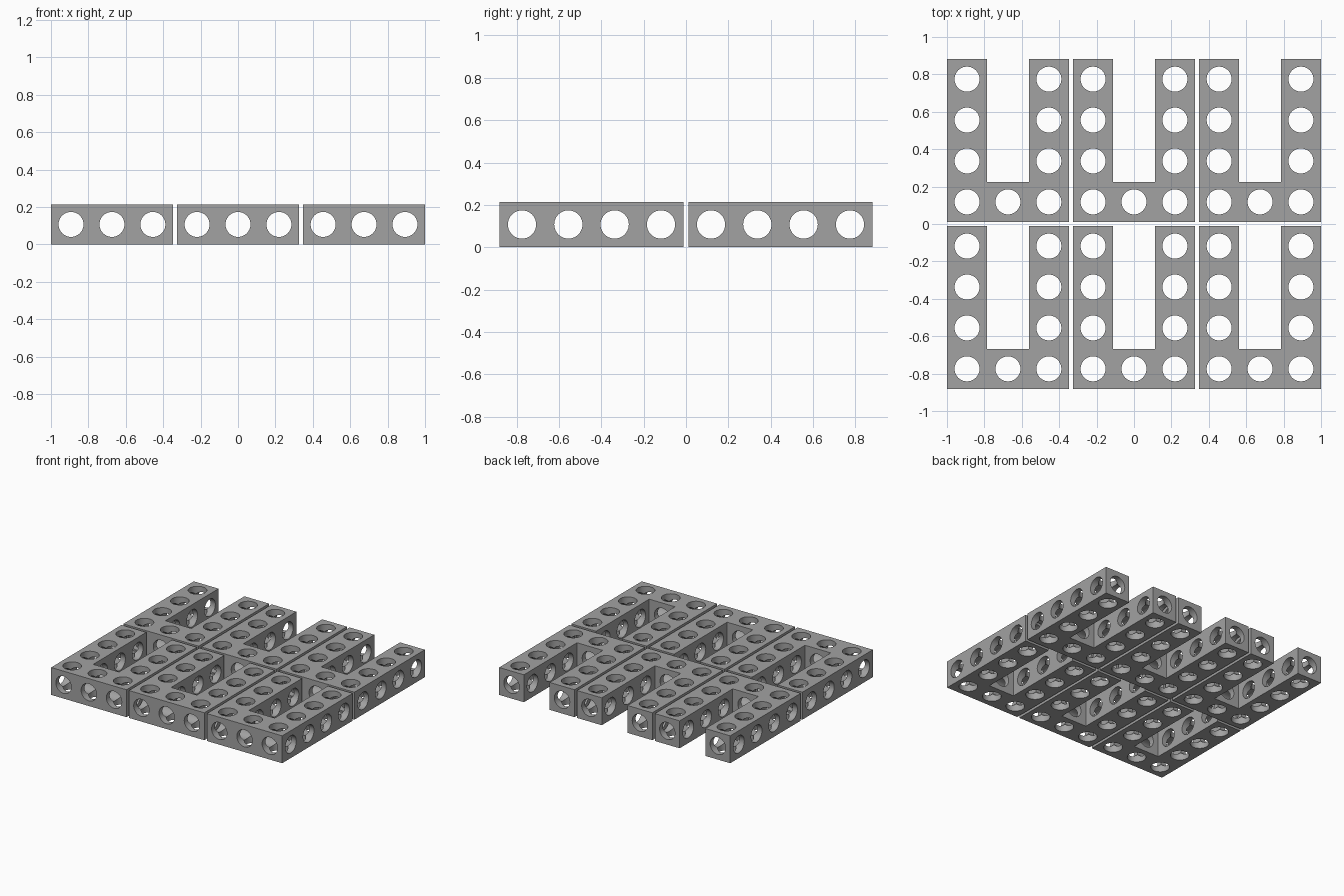
import bpy, bmesh, math
from mathutils import Matrix, Vector

if "Cube" in bpy.data.objects:
    bpy.data.objects.remove(bpy.data.objects["Cube"])

U = 0.2188            # hole pitch
B = 0.98 * U          # beam thickness
W = 2.98 * U          # bracket width
L = 3.98 * U          # bracket length
GAP = 0.1 * U         # space between brackets
R = 0.0668            # hole radius
SEG = 40

grey = bpy.data.materials.new("plain_grey")
grey.diffuse_color = (0.36, 0.36, 0.36, 1)
grey.use_nodes = True
grey.node_tree.nodes["Principled BSDF"].inputs["Base Color"].default_value = grey.diffuse_color


def link(name, bm):
    mesh = bpy.data.meshes.new(name)
    bmesh.ops.recalc_face_normals(bm, faces=bm.faces)
    bm.to_mesh(mesh)
    bm.free()
    obj = bpy.data.objects.new(name, mesh)
    bpy.context.collection.objects.link(obj)
    return obj


def drill(name, axis, centres, depth):
    """A set of parallel drill cylinders."""
    bm = bmesh.new()
    turn = {"x": Matrix.Rotation(math.pi / 2, 4, "Y"),
            "y": Matrix.Rotation(math.pi / 2, 4, "X"),
            "z": Matrix.Identity(4)}[axis]
    for c in centres:
        bmesh.ops.create_cone(bm, cap_ends=True, segments=SEG, radius1=R, radius2=R,
                              depth=depth, matrix=Matrix.Translation(Vector(c)) @ turn)
    obj = link(name, bm)
    obj.hide_render = True
    return obj


# U-shaped solid, local origin at its lower left front corner
bm = bmesh.new()
outline = [(0, 0), (W, 0), (W, L), (W - B, L), (W - B, B), (B, B), (B, L), (0, L)]
base = bm.faces.new([bm.verts.new((x, y, 0)) for x, y in outline])
top = bmesh.ops.extrude_face_region(bm, geom=[base])
bmesh.ops.translate(bm, vec=(0, 0, B),
                    verts=[v for v in top["geom"] if isinstance(v, bmesh.types.BMVert)])
blank = link("bracket_blank", bm)

# Holes through every cell in all three directions
h = B / 2
cells = [(i, j) for i in range(3) for j in range(4) if i != 1 or j == 0]
cutters = [
    drill("vertical_drill", "z", [(h + i * U, h + j * U, h) for i, j in cells], B * 2),
    drill("cross_drill", "x", [(W / 2, h + j * U, h) for j in range(4)], W + 0.2),
    drill("long_drill", "y", [(h + i * U, L / 2, h) for i in range(3)], L + 0.2),
]
for cutter in cutters:
    mod = blank.modifiers.new(cutter.name, "BOOLEAN")
    mod.operation = "DIFFERENCE"
    mod.solver = "EXACT"
    mod.object = cutter

# Freeze the drilled shape, then drop the helpers
bpy.context.view_layer.update()
deps = bpy.context.evaluated_depsgraph_get()
mesh = bpy.data.meshes.new_from_object(blank.evaluated_get(deps))
mesh.name = "drilled_bracket"
mesh.materials.clear()
mesh.materials.append(grey)
mesh.polygons.foreach_set("material_index", [0] * len(mesh.polygons))
mesh.shade_smooth()
mesh.set_sharp_from_angle(angle=math.radians(30))
for obj in [blank] + cutters:
    bpy.data.objects.remove(obj)

# Three by two layout of identical brackets
for col in range(3):
    for row in range(2):
        obj = bpy.data.objects.new(f"bracket_{col + 1}_{row + 1}", mesh)
        obj.location = (-1.5 * W - GAP + col * (W + GAP),
                        -L - GAP / 2 + row * (L + GAP), 0)
        bpy.context.collection.objects.link(obj)
